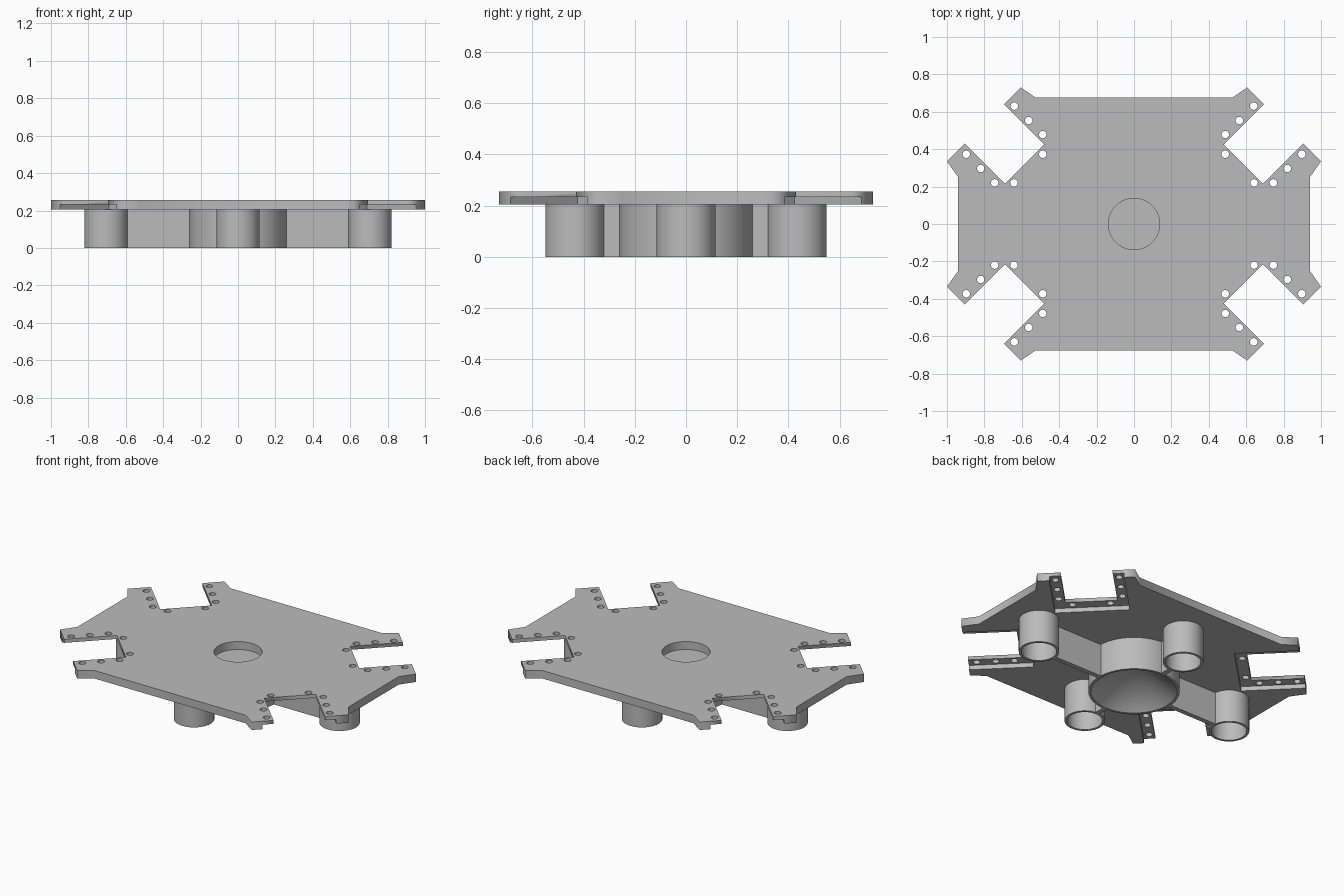
import bpy, bmesh, math
from mathutils import Matrix, Vector

cube = bpy.data.objects.get("Cube")
if cube:
    bpy.data.objects.remove(cube, do_unlink=True)

grey = bpy.data.materials.new("grey")
grey.use_nodes = True
grey.diffuse_color = (0.5, 0.5, 0.5, 1)
grey.node_tree.nodes["Principled BSDF"].inputs["Base Color"].default_value = (0.5, 0.5, 0.5, 1)

BASE, STEP, TOP = 0.205, 0.233, 0.255


def add_object(name, mesh):
    obj = bpy.data.objects.new(name, mesh)
    bpy.context.collection.objects.link(obj)
    mesh.materials.clear()
    mesh.materials.append(grey)
    return obj


def from_bmesh(name, bm):
    bmesh.ops.recalc_face_normals(bm, faces=bm.faces)
    mesh = bpy.data.meshes.new(name)
    bm.to_mesh(mesh)
    bm.free()
    return add_object(name, mesh)


def lathe(name, profile, centre=(0, 0), closed=False):
    """Revolve an (r, z) profile about a vertical axis."""
    bm = bmesh.new()
    verts = [bm.verts.new((r, 0, z)) for r, z in profile]
    pairs = list(zip(verts, verts[1:])) + ([(verts[-1], verts[0])] if closed else [])
    edges = [bm.edges.new(p) for p in pairs]
    bmesh.ops.spin(bm, geom=verts + edges, cent=(0, 0, 0), axis=(0, 0, 1),
                   angle=math.tau, steps=64)
    bmesh.ops.remove_doubles(bm, verts=bm.verts, dist=1e-4)
    bmesh.ops.translate(bm, verts=bm.verts, vec=(*centre, 0))
    obj = from_bmesh(name, bm)
    bpy.ops.object.select_all(action='DESELECT')
    obj.select_set(True)
    bpy.context.view_layer.objects.active = obj
    bpy.ops.object.shade_smooth_by_angle(angle=math.radians(30))
    return obj


def box(name, size, centre, turn=0):
    bm = bmesh.new()
    bmesh.ops.create_cube(bm, size=1, matrix=Matrix.Translation(centre)
                          @ Matrix.Rotation(turn, 4, 'Z') @ Matrix.Diagonal((*size, 1)))
    return from_bmesh(name, bm)


def circle(cx, cy, r, n):
    return [(cx + r * math.cos(math.tau * i / n), cy + r * math.sin(math.tau * i / n))
            for i in range(n)]


# Plate outline: one corner mirrored into four, with a diagonal notch in each
corner = [(0.94, 0.25), (1.0, 0.335), (0.905, 0.43), (0.69, 0.215),
          (0.48, 0.425), (0.695, 0.64), (0.605, 0.73), (0.525, 0.675)]
holes = [(0.64, 0.63), (0.563, 0.553), (0.488, 0.478), (0.488, 0.373),
         (0.642, 0.22), (0.745, 0.22), (0.82, 0.297), (0.897, 0.373)]
outline = []
loops = [circle(0, 0, 0.137, 64)]
for sx, sy in ((1, 1), (-1, 1), (-1, -1), (1, -1)):
    points = [(sx * x, sy * y) for x, y in corner]
    outline += points if sx * sy > 0 else points[::-1]
    loops += [circle(sx * x, sy * y, 0.02, 16) for x, y in holes]
loops.append(outline)

curve = bpy.data.curves.new("plate_outline", 'CURVE')
curve.dimensions = '2D'
curve.fill_mode = 'BOTH'
curve.extrude = (TOP - BASE) / 2
for loop in loops:
    spline = curve.splines.new('POLY')
    spline.points.add(len(loop) - 1)
    for p, (x, y) in zip(spline.points, loop):
        p.co = (x, y, 0, 1)
    spline.use_cyclic_u = True
temp = bpy.data.objects.new("plate_outline", curve)
bpy.context.collection.objects.link(temp)
bpy.context.view_layer.update()
bm = bmesh.new()
bm.from_mesh(temp.evaluated_get(bpy.context.evaluated_depsgraph_get()).to_mesh())
bpy.data.objects.remove(temp, do_unlink=True)
bmesh.ops.remove_doubles(bm, verts=bm.verts, dist=1e-5)
bmesh.ops.translate(bm, verts=bm.verts, vec=(0, 0, (TOP + BASE) / 2))
plate = from_bmesh("top_plate", bm)

# Shallow mounting recess under the rim of each notch
cutters = []
for sx in (1, -1):
    for sy in (1, -1):
        along = Vector((sx, sy, 0)).normalized()
        centre = Vector((sx * 0.585, sy * 0.32, STEP - 0.1)) + along * 0.2
        cutter = box("recess_cutter", (0.53, 0.426, 0.2), centre, math.atan2(sy, sx))
        cutter.hide_render = True
        mod = plate.modifiers.new("recess", 'BOOLEAN')
        mod.operation = 'DIFFERENCE'
        mod.solver = 'EXACT'
        mod.object = cutter
        cutters.append(cutter)
bpy.context.view_layer.update()
cut = bpy.data.meshes.new_from_object(
    plate.evaluated_get(bpy.context.evaluated_depsgraph_get()))
plate.modifiers.clear()
plate.data = cut
for cutter in cutters:
    bpy.data.objects.remove(cutter, do_unlink=True)

# Central hub with a conical hollow underneath
lathe("central_hub", [(0, BASE), (0.26, BASE), (0.26, 0), (0.245, 0), (0, BASE - 0.005)])

# Four hollow legs joined to the hub by thin webs
for name, dx, dy, reach in (("left", 1, 0, 0.705), ("right", -1, 0, 0.705),
                            ("back", 0, 1, 0.435), ("front", 0, -1, 0.435)):
    lathe(name + "_leg", [(0.115, BASE), (0.115, 0), (0.1, 0), (0.1, BASE)],
          (dx * reach, dy * reach), closed=True)
    start, end = 0.25, reach - 0.105
    mid = (start + end) / 2
    box(name + "_web", (end - start, 0.03, BASE), (dx * mid, dy * mid, BASE / 2),
        math.atan2(dy, dx))
